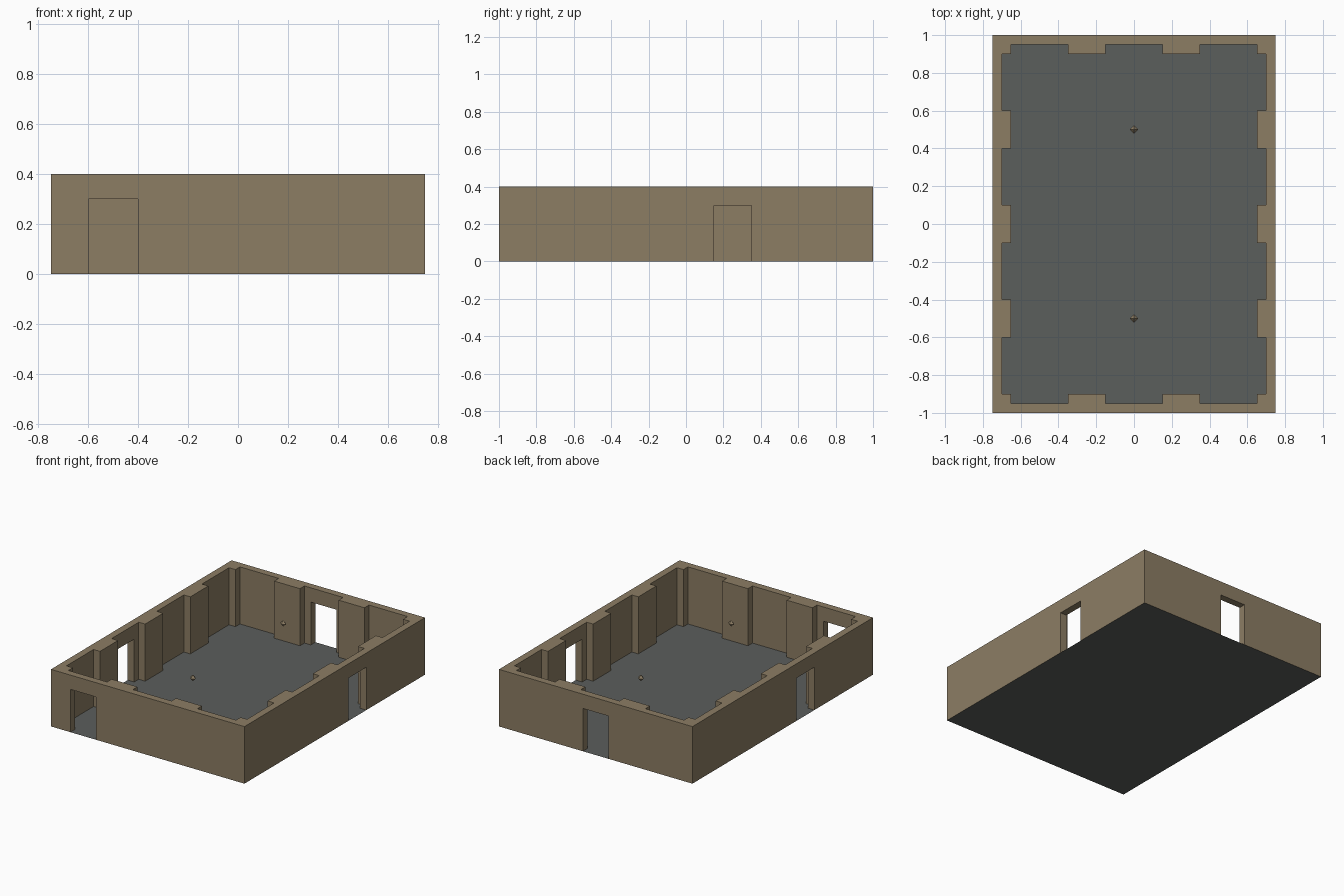
import bpy, bmesh

if "Cube" in bpy.data.objects:
    bpy.data.objects.remove(bpy.data.objects["Cube"])


def material(name, color):
    m = bpy.data.materials.new(name)
    m.diffuse_color = (*color, 1)
    m.use_nodes = True
    m.node_tree.nodes["Principled BSDF"].inputs["Base Color"].default_value = m.diffuse_color
    return m


STONE = material("tan stone", (0.262, 0.205, 0.127))
SLATE = material("slate grey", (0.105, 0.112, 0.107))


def prism(name, outline, z0, z1, mat):
    """Extrude a closed xy outline from z0 to z1 (flat face if equal)."""
    bm = bmesh.new()
    face = bm.faces.new([bm.verts.new((x, y, z0)) for x, y in outline])
    if z1 > z0:
        top = bmesh.ops.extrude_face_region(bm, geom=[face])["geom"]
        bmesh.ops.translate(bm, vec=(0, 0, z1 - z0),
                            verts=[v for v in top if isinstance(v, bmesh.types.BMVert)])
        bmesh.ops.recalc_face_normals(bm, faces=bm.faces)
    return finish(name, bm, mat)


def finish(name, bm, mat):
    me = bpy.data.meshes.new(name)
    bm.to_mesh(me)
    bm.free()
    me.materials.append(mat)
    ob = bpy.data.objects.new(name, me)
    bpy.context.collection.objects.link(ob)
    return ob


def rect(x0, x1, y0, y1):
    return [(x0, y0), (x1, y0), (x1, y1), (x0, y1)]


# Interior outline with corner posts and pilasters: one quadrant, mirrored
quarter = [(0.65, 0.1), (0.7, 0.1), (0.7, 0.4), (0.65, 0.4), (0.65, 0.6),
           (0.7, 0.6), (0.7, 0.9), (0.65, 0.9), (0.65, 0.95), (0.35, 0.95),
           (0.35, 0.9), (0.15, 0.9), (0.15, 0.95)]
half = quarter + [(-x, y) for x, y in reversed(quarter)]
inside = half + [(x, -y) for x, y in reversed(half)]

# Walls, hollowed by the interior and cut by four doorways
walls = prism("walls", rect(-0.75, 0.75, -1, 1), 0, 0.4, STONE)
cutters = [prism("interior_cutter", inside, -0.1, 0.5, STONE)]
for door in [(-0.6, -0.4, -1.1, -0.92), (-0.1, 0.1, 0.92, 1.1),
             (0.68, 0.85, 0.15, 0.35), (-0.85, -0.68, -0.35, -0.15)]:
    cutters.append(prism("door_cutter", rect(*door), -0.1, 0.3, STONE))
for c in cutters:
    c.hide_render = True
    mod = walls.modifiers.new("cut", "BOOLEAN")
    mod.operation, mod.solver, mod.object = "DIFFERENCE", "EXACT", c

# Bake the cuts, then drop the underside so only the floor lies at z = 0
bpy.context.view_layer.update()
deps = bpy.context.evaluated_depsgraph_get()
baked = bpy.data.meshes.new_from_object(walls.evaluated_get(deps))
walls.modifiers.clear()
walls.data = baked
for c in cutters:
    bpy.data.objects.remove(c)
bm = bmesh.new()
bm.from_mesh(baked)
under = [f for f in bm.faces if f.calc_center_median().z < 0.001]
bmesh.ops.delete(bm, geom=under, context="FACES")
bm.to_mesh(baked)
bm.free()
baked.materials.clear()
baked.materials.append(STONE)

# Floor
prism("floor", rect(-0.75, 0.75, -1, 1), 0, 0, SLATE)

# Two small hanging octahedral lamps
for i, y in enumerate((-0.5, 0.5)):
    bm = bmesh.new()
    r = 0.022
    ring = [bm.verts.new(p) for p in ((r, 0, 0), (0, r, 0), (-r, 0, 0), (0, -r, 0))]
    top, low = bm.verts.new((0, 0, r)), bm.verts.new((0, 0, -r))
    for k in range(4):
        a, b = ring[k], ring[(k + 1) % 4]
        bm.faces.new((a, b, top))
        bm.faces.new((b, a, low))
    lamp = finish(f"lamp_{i + 1}", bm, STONE)
    lamp.location = (0, y, 0.35)
